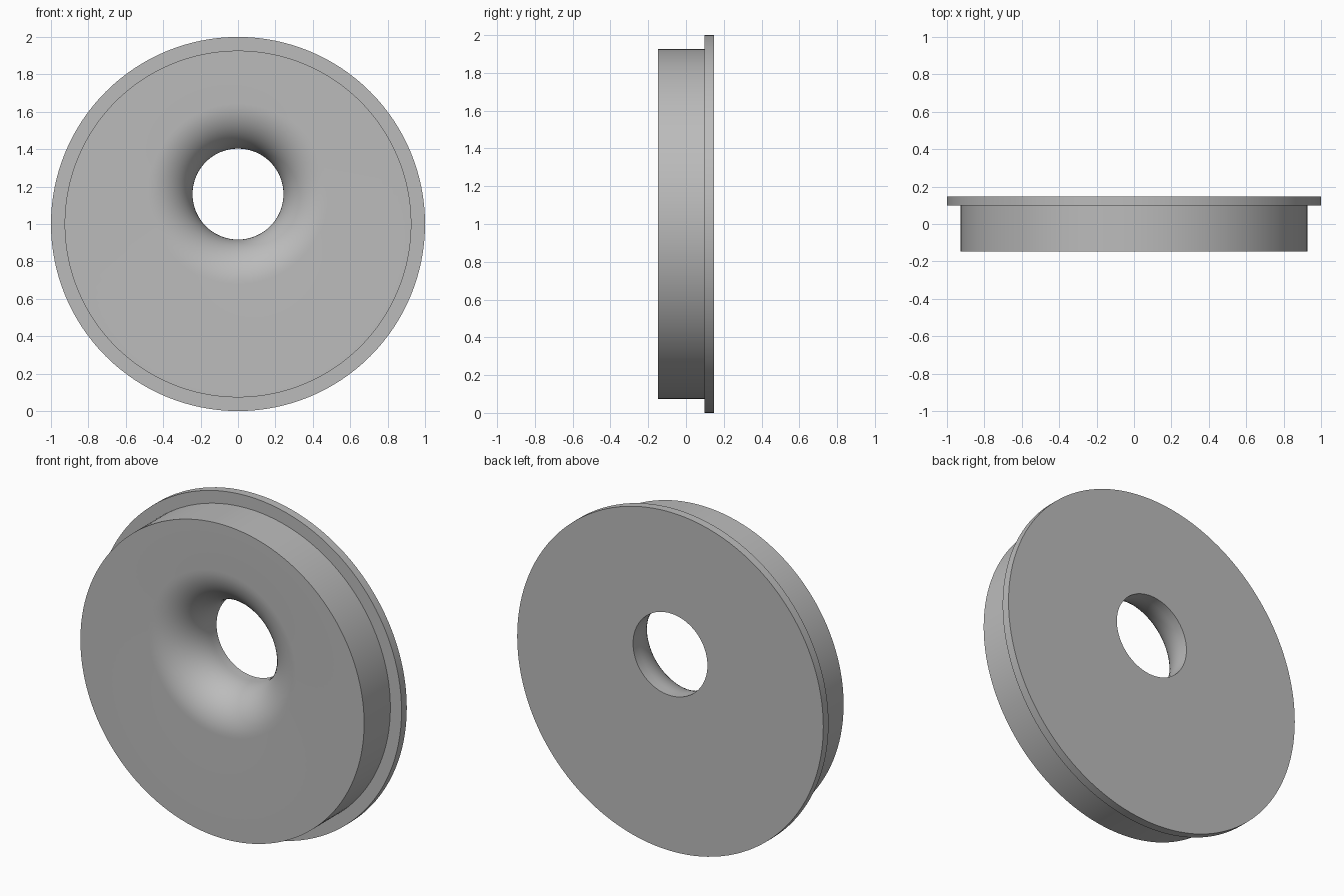
import bpy, bmesh, math

if "Cube" in bpy.data.objects:
    bpy.data.objects.remove(bpy.data.objects["Cube"])

SEG = 128
FRONT, STEP, BACK = -0.147, 0.098, 0.147    # depths along y
HOLE_Z, HOLE_R, FILLET = 1.16, 0.243, 0.24  # off-centre hole with flared mouth

steel = bpy.data.materials.new("grey_steel")
steel.diffuse_color = (0.5, 0.5, 0.5, 1)
steel.use_nodes = True
steel.node_tree.nodes["Principled BSDF"].inputs["Base Color"].default_value = steel.diffuse_color

# Circular sections (radius, centre height, depth), from back face round to the hole
sections = [
    (HOLE_R, HOLE_Z, BACK),
    (1.0, 1.0, BACK),
    (1.0, 1.0, STEP),
    (0.927, 1.0, STEP),
    (0.927, 1.0, FRONT),
]
# Flared mouth: quarter-round from the front face into the bore
STEPS = 16
for i in range(STEPS + 1):
    a = math.pi / 2 * (1 - i / STEPS)
    sections.append((HOLE_R + FILLET * (1 - math.cos(a)), HOLE_Z,
                     FRONT + FILLET * (1 - math.sin(a))))

# Loft the sections into one closed ring
bm = bmesh.new()
rings = []
for r, cz, y in sections:
    rings.append([bm.verts.new((r * math.cos(t), y, cz + r * math.sin(t)))
                  for t in (2 * math.pi * k / SEG for k in range(SEG))])
for n, ring in enumerate(rings):
    nxt = rings[(n + 1) % len(rings)]
    for k in range(SEG):
        j = (k + 1) % SEG
        bm.faces.new((ring[k], ring[j], nxt[j], nxt[k]))
bmesh.ops.recalc_face_normals(bm, faces=bm.faces)

mesh = bpy.data.meshes.new("flanged_disc")
bm.to_mesh(mesh)
bm.free()
mesh.materials.append(steel)
disc = bpy.data.objects.new("flanged_disc", mesh)
bpy.context.collection.objects.link(disc)

# Smooth curves, crisp rims
bpy.context.view_layer.objects.active = disc
disc.select_set(True)
bpy.ops.object.shade_smooth_by_angle(angle=math.radians(30))
